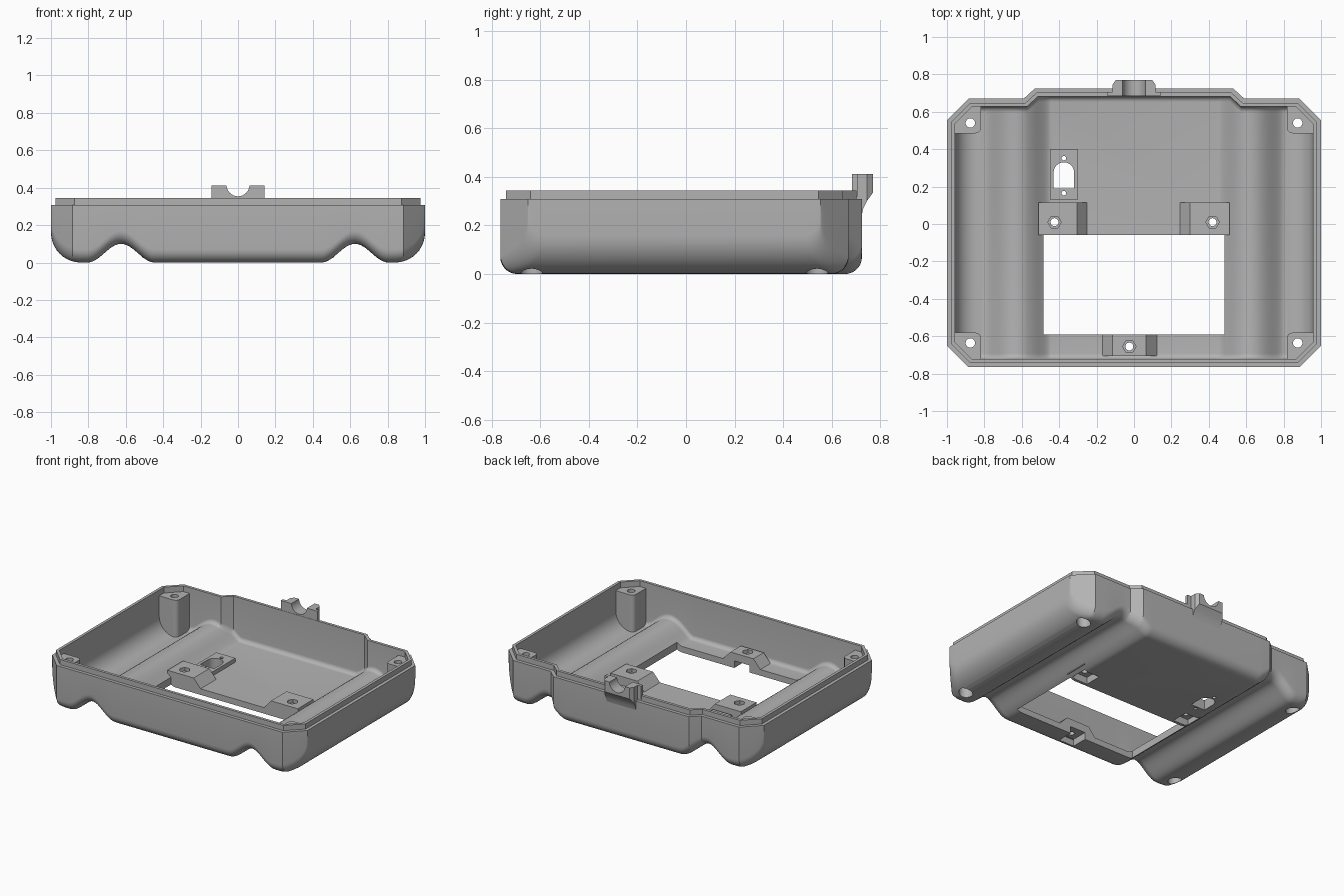
import bpy, bmesh, math
from mathutils import Vector

if "Cube" in bpy.data.objects:
    bpy.data.objects.remove(bpy.data.objects["Cube"], do_unlink=True)

grey = bpy.data.materials.new("plastic_grey")
grey.use_nodes = True
COLOUR = (0.45, 0.45, 0.45, 1)
grey.diffuse_color = COLOUR
grey.node_tree.nodes["Principled BSDF"].inputs["Base Color"].default_value = COLOUR

WALL, RIM, LIP = 0.043, 0.308, 0.345


def finish(name, bm):
    bmesh.ops.recalc_face_normals(bm, faces=bm.faces)
    mesh = bpy.data.meshes.new(name)
    bm.to_mesh(mesh)
    bm.free()
    mesh.materials.append(grey)
    obj = bpy.data.objects.new(name, mesh)
    bpy.context.collection.objects.link(obj)
    return obj


def prism(name, pts, lo, hi, axis="z"):
    place = {"x": lambda a, b, h: (h, a, b), "y": lambda a, b, h: (a, h, b),
             "z": lambda a, b, h: (a, b, h)}[axis]
    bm = bmesh.new()
    low = [bm.verts.new(place(a, b, lo)) for a, b in pts]
    top = [bm.verts.new(place(a, b, hi)) for a, b in pts]
    bm.faces.new(low)
    bm.faces.new(top)
    for i in range(len(pts)):
        j = (i + 1) % len(pts)
        bm.faces.new((low[i], low[j], top[j], top[i]))
    return finish(name, bm)


def rect(x0, x1, y0, y1):
    return [(x0, y0), (x1, y0), (x1, y1), (x0, y1)]


def circle(x, y, r, n=32):
    return [(x + r * math.cos(2 * math.pi * i / n), y + r * math.sin(2 * math.pi * i / n))
            for i in range(n)]


def boolean(obj, cutter, operation="DIFFERENCE", keep=False):
    mod = obj.modifiers.new("cut", "BOOLEAN")
    mod.operation, mod.object, mod.solver = operation, cutter, "EXACT"
    bpy.context.view_layer.objects.active = obj
    bpy.ops.object.modifier_apply(modifier=mod.name)
    if not keep:
        bpy.data.objects.remove(cutter, do_unlink=True)


def offset(pts, t, closed):
    # Shift a line to its left by t, with mitred corners
    out, n = [], len(pts)
    for i, p in enumerate(pts):
        p = Vector(p)
        before = Vector(pts[i - 1]) if closed or i else None
        after = Vector(pts[(i + 1) % n]) if closed or i < n - 1 else None
        a = (p - before).normalized() if before else None
        b = (after - p).normalized() if after else None
        na = Vector((-a.y, a.x)) if a else Vector((-b.y, b.x))
        nb = Vector((-b.y, b.x)) if b else na
        out.append(tuple(p + (na + nb) * t / (1 + na.dot(nb))))
    return out


def interp(line, x):
    for (x0, y0), (x1, y1) in zip(line, line[1:]):
        if x <= x1 and x1 > x0:
            return y0 + (y1 - y0) * max(0, (x - x0) / (x1 - x0))
    return line[-1][1]


# Plan outline: front edge, then back edge, counter-clockwise
front = [(-1, -.65), (-.885, -.765), (.885, -.765), (1, -.65)]
back_half = [(1, .555), (.885, .67), (.59, .67), (.53, .725)]
plan = front + back_half + [(-x, y) for x, y in reversed(back_half)]

# Underside section: rounded sides, two hand grooves, flat middle
half = [(1 - .16 + .16 * math.cos(i * math.pi / 20), .16 - .16 * math.sin(i * math.pi / 20))
        for i in range(11)]
half += [(.625 + .18 * (1 - i / 12), .05 + .05 * math.cos(math.pi * (1 - i / 12)))
         for i in range(25)]
section = [(-x, z) for x, z in half] + half[::-1]


def tray(name, t, radius, ztop):
    # Solid with grooved underside and a rounded bottom edge
    outline, under = offset(plan, t, True), offset(section, t, False)
    lo, hi = outline[:4], outline[4:][::-1]
    xs = sorted({round(p[0], 4) for p in outline + under})
    xs = [x for i, x in enumerate(xs) if i == 0 or x - xs[i - 1] > .0006]
    steps = [(radius * (1 - math.cos(k * math.pi / 14)), radius * (1 - math.sin(k * math.pi / 14)))
             for k in range(8)]
    bm = bmesh.new()
    cols = []
    for x in xs:
        y0, y1, z = interp(lo, x), interp(hi, x), interp(under, x)
        pts = [(x, y0 + d, z + up) for d, up in steps]
        pts += [(x, y1 - d, z + up) for d, up in reversed(steps)]
        cols.append([bm.verts.new(p) for p in pts])
    for a, b in zip(cols, cols[1:]):
        for j in range(len(a) - 1):
            bm.faces.new((a[j], a[j + 1], b[j + 1], b[j]))
    border = [c[0] for c in cols] + cols[-1][1:] + [c[-1] for c in cols[-2::-1]] + cols[0][-2:0:-1]
    top = [bm.verts.new((v.co.x, v.co.y, ztop)) for v in border]
    for i in range(len(border)):
        j = (i + 1) % len(border)
        bm.faces.new((border[i], border[j], top[j], top[i]))
    bm.faces.new(top)
    return finish(name, bm)


# Shell with raised lip, hollowed around four corner posts
shell = tray("shell", 0, .07, RIM)
boolean(shell, prism("lip", offset(plan, .023, True), .26, LIP), "UNION")
cavity = tray("cavity", WALL, .03, .6)
POSTS = [(sx * .875, y, sx, sy) for sx in (-1, 1) for y, sy in ((-.636, -1), (.54, 1))]
for x, y, sx, sy in POSTS:
    px, py, r = x - sx * .057, y - sy * .055, .03
    corner = [(px + sx * r * (1 - math.cos(a * math.pi / 12)),
               py + sy * r * (1 - math.sin(a * math.pi / 12))) for a in range(7)]
    far_x, far_y = x + sx * .2, y + sy * .2
    boolean(cavity, prism("post", corner + [(far_x, py), (far_x, far_y), (px, far_y)], -.1, .304))
boolean(shell, cavity)
for x, y, _, _ in POSTS:
    boolean(shell, prism("screw_hole", circle(x, y, .025), -.1, .5))
    boolean(shell, prism("screw_recess", circle(x, y, .045), -.1, .15))

# Battery window
boolean(shell, prism("window", rect(-.483, .483, -.59, -.06), -.1, .25))

# Nut mounts, arched over pockets in the floor
MOUNTS = [
    ("left_mount", .245, .30, .51, .51, -.06, .115, .42, .01),
    ("right_mount", -.51, -.51, -.305, -.25, -.06, .115, -.425, .01),
    ("front_mount", -.17, -.115, .065, .125, -.705, -.59, -.025, -.655)]
for name, x0, x1, x2, x3, y0, y1, hx, hy in MOUNTS:
    mount = prism(name, [(x0, .025), (x3, .025), (x3, .042), (x2, .105), (x1, .105), (x0, .042)],
                  y0, y1, "y")
    pocket = prism("pocket", rect(hx - .06, hx + .06, hy - .05, hy + .07), -.1, .05)
    hole = prism("bolt_hole", circle(hx, hy, .021), -.1, .3)
    for part in (mount, shell):
        boolean(part, pocket, keep=True)
        boolean(part, hole, keep=True)
    for helper in (pocket, hole):
        bpy.data.objects.remove(helper, do_unlink=True)
    boolean(mount, prism("nut_seat", circle(hx, hy, .036, 6), .08, .3))

# Switch plate with an arched opening and two screw holes
plate = prism("switch_plate", rect(-.45, -.30, .13, .40), .02, .072)
arch = [(-.43, .19), (-.32, .19)] + [
    (-.375 + .055 * math.cos(a * math.pi / 12), .275 + .055 * math.sin(a * math.pi / 12))
    for a in range(13)]
for pts in (arch, circle(-.375, .352, .012, 16), circle(-.375, .165, .012, 16)):
    opening = prism("opening", pts, -.1, .2)
    boolean(plate, opening, keep=True)
    boolean(shell, opening)

# Cable saddle on the back wall
saddle = prism("cable_saddle", [(.684, .413), (.77, .413), (.77, .335), (.745, .30), (.73, .27),
                                (.722, .23), (.684, .23)], -.2, .2, "x")
boolean(saddle, prism("saddle_plan", [(-.115, .6), (.115, .6), (.115, .745), (.09, .78),
                                      (-.09, .78), (-.115, .745)], 0, .6), "INTERSECT")
boolean(saddle, prism("saddle_flange", rect(-.143, .143, .684, .706), .32, .413), "UNION")
boolean(saddle, prism("cable_groove", circle(0, .415, .061, 40), .5, .9, "y"))

# Smooth curved areas, keep edges crisp
for obj in bpy.context.view_layer.objects:
    obj.select_set(obj.type == "MESH")
bpy.context.view_layer.objects.active = shell
bpy.ops.object.shade_smooth_by_angle(angle=math.radians(28))
